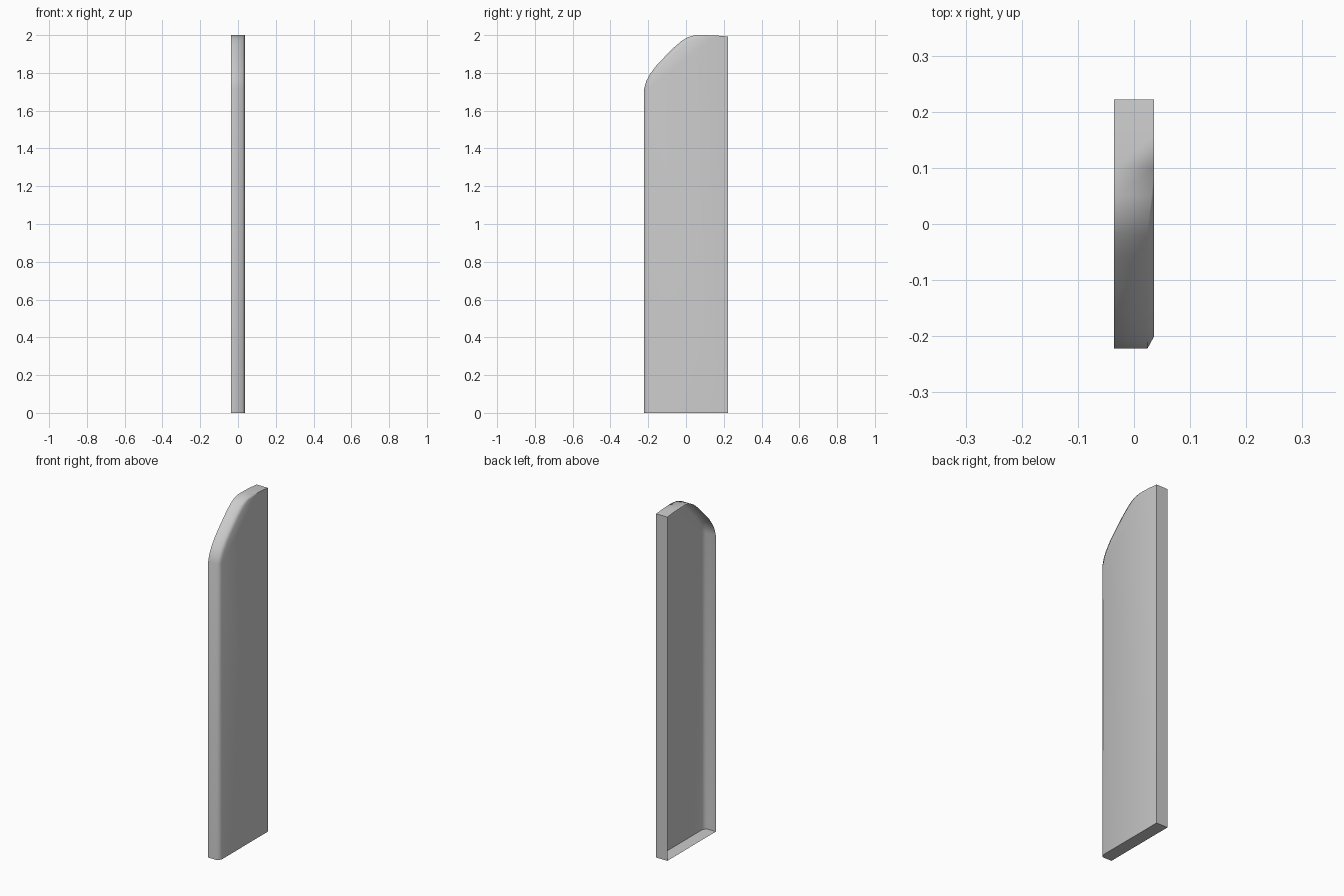
import bpy, bmesh
from mathutils import Vector

if "Cube" in bpy.data.objects:
    bpy.data.objects.remove(bpy.data.objects["Cube"])

X = 0.036            # half thickness
BX, BW = 0.012, 0.022  # bevel depth and width

# side outline (y, z, bevel amount), front bottom -> over the top -> back bottom
outline = [
    (-0.222, 0.0, 1), (-0.222, 1.715, 1), (-0.211, 1.755, 1), (-0.193, 1.79, 1),
    (-0.158, 1.838, 1), (-0.112, 1.886, 1), (-0.06, 1.938, 1), (-0.02, 1.972, 1),
    (0.01, 1.989, 0.8), (0.05, 2.0, 0.4), (0.1, 2.0, 0), (0.16, 1.998, 0),
    (0.222, 1.992, 0), (0.222, 0.0, 0),
]


def inward(i):
    """Inward offset direction of outline point i."""
    if i == 0:
        return Vector((1, 0))
    a, b = outline[i - 1], outline[min(i + 1, len(outline) - 1)]
    d = Vector((b[0] - a[0], b[1] - a[1])).normalized()
    return Vector((d.y, -d.x))


bm = bmesh.new()
rim, shoulder, face = [], [], []
for i, (y, z, w) in enumerate(outline):
    n = inward(i) * BW * w
    rim.append(bm.verts.new((-X, y, z)))
    shoulder.append(bm.verts.new((X - BX * w, y, z)))
    face.append(bm.verts.new((X, y + n.x, z + n.y)))

# edge walls and bevel
for r0, r1 in ((rim, shoulder), (shoulder, face)):
    for i in range(len(outline) - 1):
        bm.faces.new((r0[i], r1[i], r1[i + 1], r0[i + 1]))
# broad panel face and floor; the -x side stays open
bm.faces.new(face)
bm.faces.new((rim[0], shoulder[0], face[0], face[-1], shoulder[-1], rim[-1]))
bmesh.ops.remove_doubles(bm, verts=bm.verts, dist=1e-5)
bmesh.ops.recalc_face_normals(bm, faces=bm.faces)
# make sure the panel face points outward (+x)
big = max(bm.faces, key=lambda f: f.calc_area())
if big.normal.x < 0:
    bmesh.ops.reverse_faces(bm, faces=bm.faces)

mesh = bpy.data.meshes.new("side_panel")
bm.to_mesh(mesh)
bm.free()
panel = bpy.data.objects.new("side_panel", mesh)
bpy.context.collection.objects.link(panel)
bpy.context.view_layer.objects.active = panel
panel.select_set(True)
bpy.ops.object.shade_smooth_by_angle(angle=1.13)
